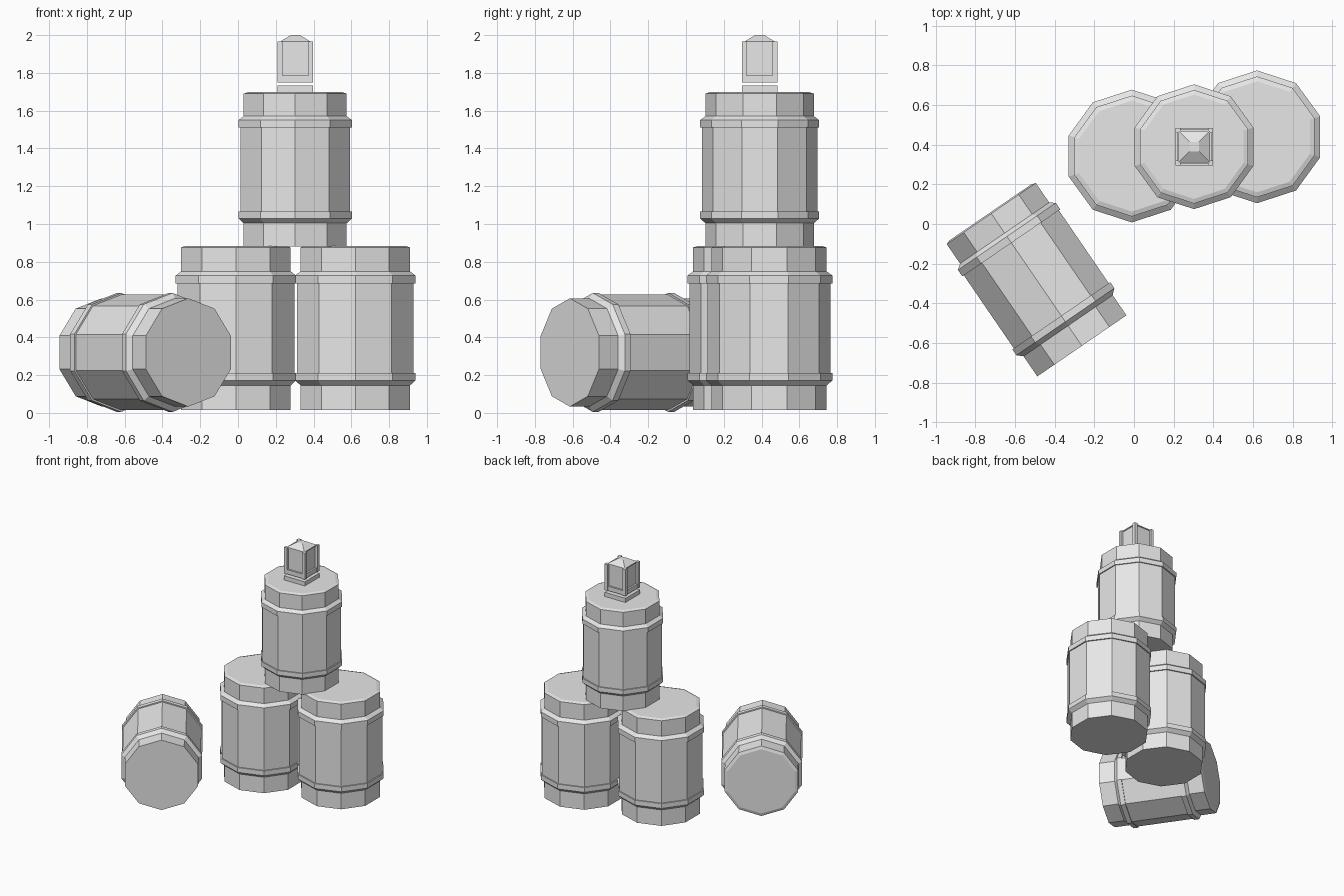
import bpy, bmesh, math
from mathutils import Matrix, Vector

cube = bpy.data.objects.get("Cube")
if cube:
    bpy.data.objects.remove(cube, do_unlink=True)

grey = bpy.data.materials.new("plain grey")
grey.use_nodes = True
GREY = (0.8, 0.8, 0.8, 1)
grey.diffuse_color = GREY
grey.node_tree.nodes["Principled BSDF"].inputs["Base Color"].default_value = GREY


def finish(name, bm):
    bmesh.ops.recalc_face_normals(bm, faces=bm.faces)
    mesh = bpy.data.meshes.new(name)
    bm.to_mesh(mesh)
    bm.free()
    mesh.materials.append(grey)
    obj = bpy.data.objects.new(name, mesh)
    bpy.context.collection.objects.link(obj)
    return obj


def loft(name, profile, sides, turn=0.0):
    """Stack of regular polygons (radius, height), capped at both ends."""
    bm = bmesh.new()
    rings = []
    for r, z in profile:
        angles = [turn + math.tau * i / sides for i in range(sides)]
        rings.append([bm.verts.new((r * math.cos(a), r * math.sin(a), z)) for a in angles])
    for low, high in zip(rings, rings[1:]):
        for i in range(sides):
            j = (i + 1) % sides
            bm.faces.new((low[i], low[j], high[j], high[i]))
    bm.faces.new(rings[0][::-1])
    bm.faces.new(rings[-1])
    return finish(name, bm)


# Barrel outline: end rim, hoop, staves, hoop, end rim, slightly raised lid
RIM, HOOP, BODY, LID = 0.305, 0.335, 0.325, 0.28
BARREL = [(RIM, 0), (RIM, 0.131), (HOOP, 0.157), (HOOP, 0.196), (BODY, 0.196),
          (BODY, 0.67), (HOOP, 0.67), (HOOP, 0.712), (RIM, 0.734),
          (RIM, 0.861), (LID, 0.869)]


def barrel(name, place, scale=1.0):
    obj = loft(name, [(r * scale, z * scale) for r, z in BARREL], 10, math.pi / 2)
    obj.matrix_world = place
    return obj


barrel("left_barrel", Matrix.Translation((0.621, 0.44, 0.015)))
barrel("middle_barrel", Matrix.Translation((-0.011, 0.343, 0.015)))
barrel("upper_barrel", Matrix.Translation((0.303, 0.39, 0.881)), 0.94)

# Fallen barrel, its lid end pointing to the back, one corner edge upward
start, end = Vector((-0.263, -0.615, 0.32)), Vector((-0.722, 0.055, 0.32))
axis = (end - start).normalized()
up = Vector((0, 0, 1))
turn = Matrix((up.cross(axis), up, axis)).transposed().to_4x4()
barrel("fallen_barrel", Matrix.Translation(start) @ turn, 0.94)

# Lantern on the upper barrel
SPOT = Vector((0.304, 0.39, 0))


def square(name, levels, offset=(0, 0, 0)):
    """Square stack from (half width, height) levels."""
    obj = loft(name, [(h * math.sqrt(2), z) for h, z in levels], 4, math.pi / 4)
    obj.location = SPOT + Vector(offset)
    return obj


square("lantern_foot", [(0.094, 1.695), (0.094, 1.732)])
square("lantern_sill", [(0.088, 1.75), (0.088, 1.786)])
square("lantern_panes", [(0.074, 1.786), (0.074, 1.963)])
square("lantern_roof", [(0.08, 1.958), (0.08, 1.966), (0.024, 2.0)])
for sx, side in ((-1, "right"), (1, "left")):
    for sy, end_name in ((-1, "front"), (1, "back")):
        square(f"lantern_post_{end_name}_{side}", [(0.0125, 1.75), (0.0125, 1.966)],
               (sx * 0.0815, sy * 0.0815, 0))
